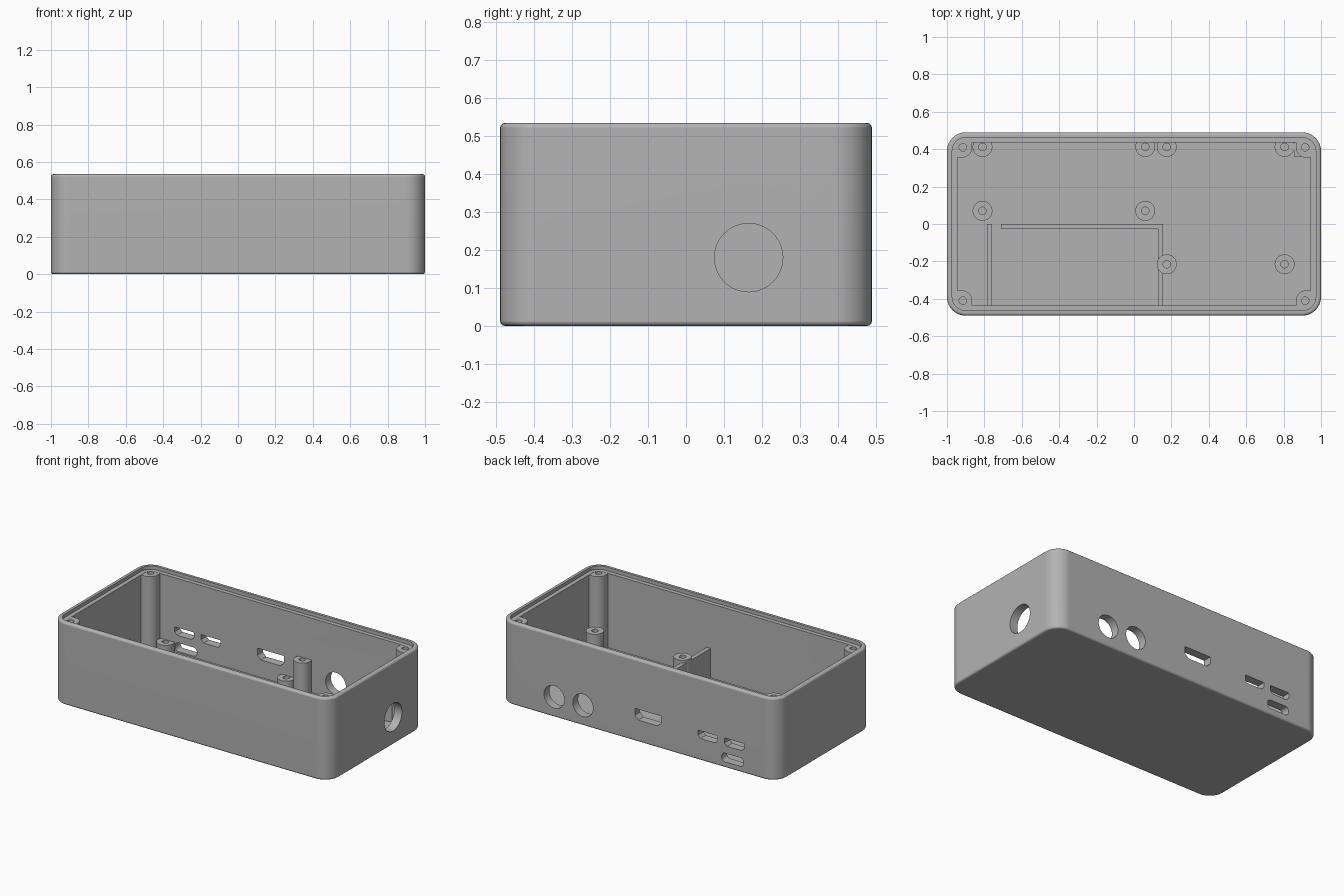
import bpy, bmesh, math
from mathutils import Matrix, Vector

cube = bpy.data.objects.get("Cube")
if cube:
    bpy.data.objects.remove(cube, do_unlink=True)

HX, HY, TOP, RADIUS = 1.0, 0.49, 0.535, 0.1
WALL, FLOOR, LEDGE = 0.055, 0.03, 0.512

grey = bpy.data.materials.new("case_grey")
grey.use_nodes = True
grey.diffuse_color = (0.45, 0.45, 0.45, 1)
grey.node_tree.nodes["Principled BSDF"].inputs["Base Color"].default_value = (0.45, 0.45, 0.45, 1)


def finish(bm, name):
    """Turn a bmesh into a named object with the grey material."""
    bmesh.ops.recalc_face_normals(bm, faces=bm.faces)
    mesh = bpy.data.meshes.new(name)
    bm.to_mesh(mesh)
    bm.free()
    mesh.materials.append(grey)
    obj = bpy.data.objects.new(name, mesh)
    bpy.context.collection.objects.link(obj)
    return obj


def activate(obj):
    bpy.ops.object.select_all(action="DESELECT")
    obj.select_set(True)
    bpy.context.view_layer.objects.active = obj


def smooth(obj):
    activate(obj)
    bpy.ops.object.shade_smooth_by_angle(angle=math.radians(35))


def arc(cx, cy, r, start, end, steps):
    return [(cx + r * math.cos(math.radians(start + (end - start) * i / steps)),
             cy + r * math.sin(math.radians(start + (end - start) * i / steps)))
            for i in range(steps + 1)]


def rounded_rect(hx, hy, r, steps=8):
    points = []
    for sx, sy, a in ((1, 1, 0), (-1, 1, 90), (-1, -1, 180), (1, -1, 270)):
        points += arc(sx * (hx - r), sy * (hy - r), r, a, a + 90, steps)
    return points


def loft(bm, rings):
    """Skin a stack of equal loops and cap both ends."""
    loops = [[bm.verts.new(p) for p in ring] for ring in rings]
    for a, b in zip(loops, loops[1:]):
        for i in range(len(a)):
            j = (i + 1) % len(a)
            bm.faces.new((a[i], a[j], b[j], b[i]))
    bm.faces.new(loops[0][::-1])
    bm.faces.new(loops[-1])


def prism(bm, points, z0, z1, matrix=Matrix()):
    loft(bm, [[matrix @ Vector((x, y, z)) for x, y in points] for z in (z0, z1)])


def box(name, x0, x1, y0, y1, z1):
    bm = bmesh.new()
    prism(bm, [(x0, y0), (x1, y0), (x1, y1), (x0, y1)], FLOOR - 0.01, z1)
    return finish(bm, name)


def cut(obj, cutter):
    mod = obj.modifiers.new("cut", "BOOLEAN")
    mod.operation, mod.solver, mod.object = "DIFFERENCE", "EXACT", cutter
    activate(obj)
    bpy.ops.object.modifier_apply(modifier=mod.name)
    bpy.data.objects.remove(cutter, do_unlink=True)


# Open case: outside, rounded rim, lid ledge, inside and floor as one skin
E = 0.014
profile = [(E - E * math.sin(t), E - E * math.cos(t)) for t in (0, math.pi / 6, math.pi / 3, math.pi / 2)]
profile += [(i, TOP - z) for i, z in profile[::-1]]
profile += [(0.028, TOP), (0.028, LEDGE), (WALL, LEDGE), (WALL, FLOOR)]
bm = bmesh.new()
loft(bm, [[(x, y, z) for x, y in rounded_rect(HX - i, HY - i, RADIUS - i)] for i, z in profile])
case = finish(bm, "case_shell")

# Openings in the back wall and the side wall
back = Matrix(((1, 0, 0, 0), (0, 0, 1, 0), (0, 1, 0, 0), (0, 0, 0, 1)))
side = Matrix(((0, 0, 1, 0), (1, 0, 0, 0), (0, 1, 0, 0), (0, 0, 0, 1)))


def port(w, h):
    """Flat-topped socket outline with chamfered lower corners."""
    w, h = w / 2, h / 2
    c = h * 0.7
    return [(-w, h), (-w, -h + c), (-w + c, -h), (w - c, -h), (w, -h + c), (w, h)]


bm = bmesh.new()
openings = [(0.605, 0.132, arc(0, 0, 0.073, 0, 352.5, 47)),
            (0.398, 0.132, arc(0, 0, 0.073, 0, 352.5, 47)),
            (-0.07, 0.178, port(0.19, 0.07)),
            (-0.5, 0.168, port(0.14, 0.05)),
            (-0.69, 0.168, port(0.14, 0.05)),
            (-0.678, 0.067, rounded_rect(0.078, 0.028, 0.022, 4))]
for x, z, outline in openings:
    prism(bm, [(x + u, z + v) for u, v in outline], 0.42, 0.6, back)
prism(bm, arc(0.165, 0.18, 0.09, 0, 352.5, 47), 0.9, 1.1, side)
cut(case, finish(bm, "opening_cutter"))
smooth(case)
case.modifiers.new("weighted_normals", "WEIGHTED_NORMAL").keep_sharp = True

# Corner screw posts, mirrored to all four corners
for sx, side_name in ((-1, "right"), (1, "left")):
    for sy, end_name in ((-1, "front"), (1, "back")):
        outline = [(0.96, 0.45), (0.865, 0.45)] + arc(0.92, 0.41, 0.055, 180, 270, 8) + [(0.96, 0.355)]
        bm = bmesh.new()
        prism(bm, [(sx * x, sy * y) for x, y in outline], FLOOR - 0.01, LEDGE - 0.001)
        post = finish(bm, f"corner_post_{end_name}_{side_name}")
        bm = bmesh.new()
        prism(bm, arc(sx * 0.915, sy * 0.41, 0.02, 0, 345, 23), 0.3, 0.6)
        cut(post, finish(bm, "screw_hole_cutter"))
        smooth(post)


# Board standoffs with blind screw holes
def standoff(name, x, y, top):
    bm = bmesh.new()
    profile = ((0.053, FLOOR - 0.01), (0.053, top), (0.02, top), (0.02, FLOOR))
    loft(bm, [[(px, py, z) for px, py in arc(x, y, r, 0, 348.75, 31)] for r, z in profile])
    smooth(finish(bm, name))


for group, xs, ys, top in (("low", (-0.81, 0.06), (0.07, 0.412), 0.092),
                           ("tall", (0.175, 0.805), (-0.215, 0.412), 0.24)):
    for i, x in enumerate(xs):
        for j, y in enumerate(ys):
            standoff(f"{group}_standoff_{2 * i + j + 1}", x, y, top)

# Web joining a tall standoff to its corner
box("standoff_web", 0.856, 0.96, 0.36, 0.45, 0.239)

# Compartment partitions
box("partition_side_inner", 0.127, 0.155, -0.45, 0.0, 0.222)
box("partition_back", -0.71, 0.127, -0.026, 0.0, 0.222)
box("partition_side_outer", -0.786, -0.758, -0.45, 0.0, 0.222)
